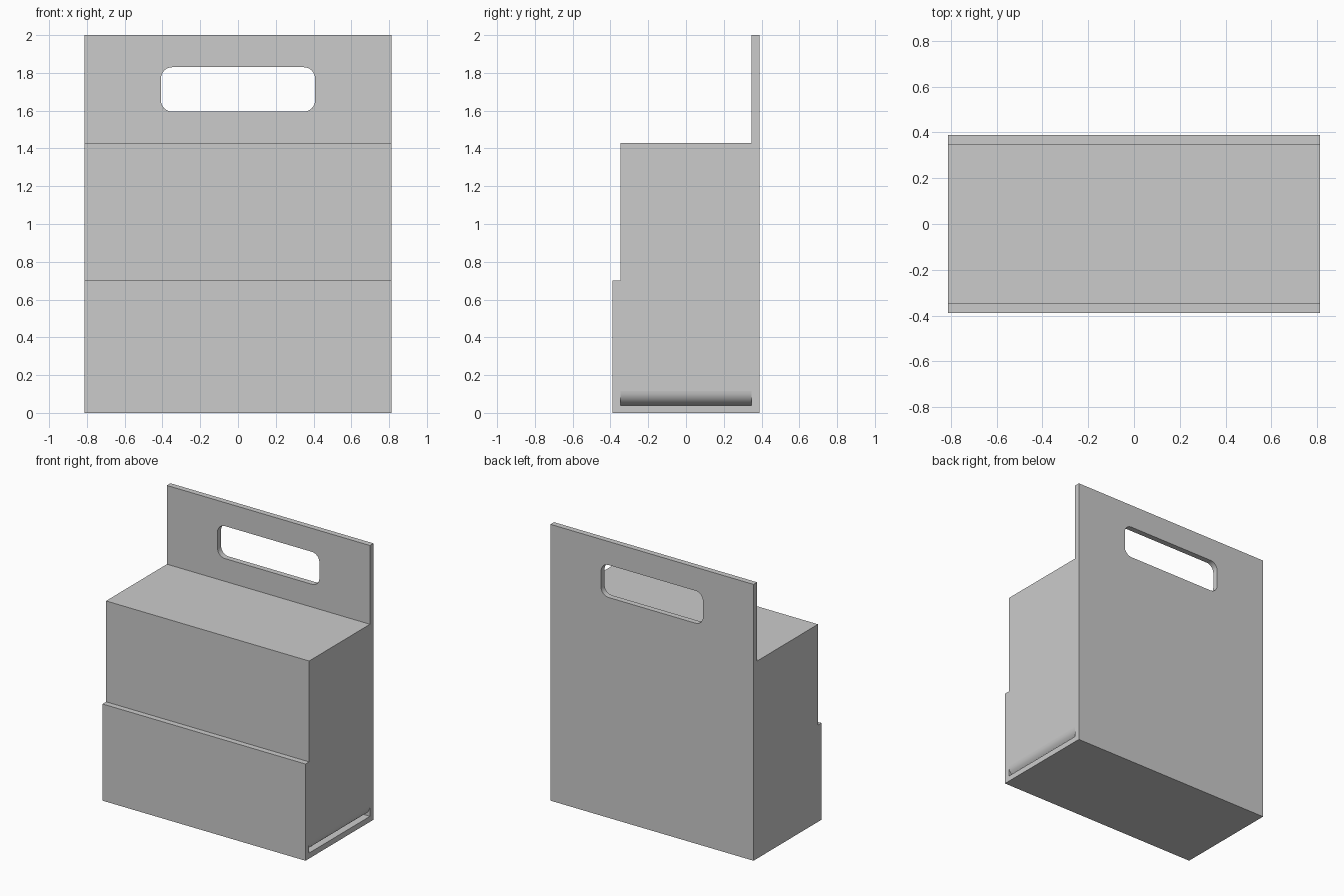
import bpy
import bmesh
from math import cos, sin, radians
from mathutils import Vector

if "Cube" in bpy.data.objects:
    bpy.data.objects.remove(bpy.data.objects["Cube"], do_unlink=True)

HALF_W, DEPTH, PANEL = 0.813, 0.389, 0.348

grey = bpy.data.materials.new("plain grey")
grey.use_nodes = True
grey.diffuse_color = (0.6, 0.6, 0.6, 1)
grey.node_tree.nodes["Principled BSDF"].inputs["Base Color"].default_value = (0.6, 0.6, 0.6, 1)


def arc(u, v, r, start, end, steps=8):
    angles = [radians(start + (end - start) * i / steps) for i in range(steps + 1)]
    return [(u + r * cos(a), v + r * sin(a)) for a in angles]


def prism(name, outline, axis, low, high):
    """Extrude an outline along x (outline in y, z) or y (outline in x, z)."""
    bm = bmesh.new()
    place = (lambda u, v: (low, u, v)) if axis == "x" else (lambda u, v: (u, low, v))
    face = bm.faces.new([bm.verts.new(place(u, v)) for u, v in outline])
    grown = bmesh.ops.extrude_face_region(bm, geom=[face])["geom"]
    step = Vector((high - low, 0, 0)) if axis == "x" else Vector((0, high - low, 0))
    bmesh.ops.translate(bm, vec=step, verts=[g for g in grown if isinstance(g, bmesh.types.BMVert)])
    bmesh.ops.recalc_face_normals(bm, faces=bm.faces)
    mesh = bpy.data.meshes.new(name)
    bm.to_mesh(mesh)
    bm.free()
    mesh.materials.append(grey)
    obj = bpy.data.objects.new(name, mesh)
    bpy.context.collection.objects.link(obj)
    return obj


# Carrier body: stepped front, flat top and tall back panel
body = prism("carrier_body", [
    (-DEPTH, 0), (DEPTH, 0), (DEPTH, 2), (PANEL, 2), (PANEL, 1.43),
    (-PANEL, 1.43), (-PANEL, 0.7), (-DEPTH, 0.7)], "x", -HALF_W, HALF_W)

# Rounded handle opening
hx, bottom, top, r = 0.408, 1.595, 1.83, 0.06
handle = (arc(hx - r, top - r, r, 0, 90) + arc(r - hx, top - r, r, 90, 180)
          + arc(r - hx, bottom + r, r, 180, 270) + arc(hx - r, bottom + r, r, 270, 360))
handle_cutter = prism("handle_cutter", handle, "y", 0.2, 0.6)

# Slot at the foot of the left side, under a rounded edge
r, floor = 0.075, 0.04
slot = [(0.9, floor), (0.9, floor + r)] + arc(HALF_W - r, floor + r, r, 0, -90)
slot_cutter = prism("slot_cutter", slot, "y", -PANEL, PANEL)

for cutter in (handle_cutter, slot_cutter):
    mod = body.modifiers.new(cutter.name, "BOOLEAN")
    mod.operation = "DIFFERENCE"
    mod.solver = "EXACT"
    mod.object = cutter

bpy.context.view_layer.update()
graph = bpy.context.evaluated_depsgraph_get()
result = bpy.data.meshes.new_from_object(body.evaluated_get(graph))
body.modifiers.clear()
body.data = result
for cutter in (handle_cutter, slot_cutter):
    bpy.data.objects.remove(cutter, do_unlink=True)

# Smooth only the curved faces
for face in result.polygons:
    face.use_smooth = max(abs(c) for c in face.normal) < 0.9999
    face.material_index = 0
